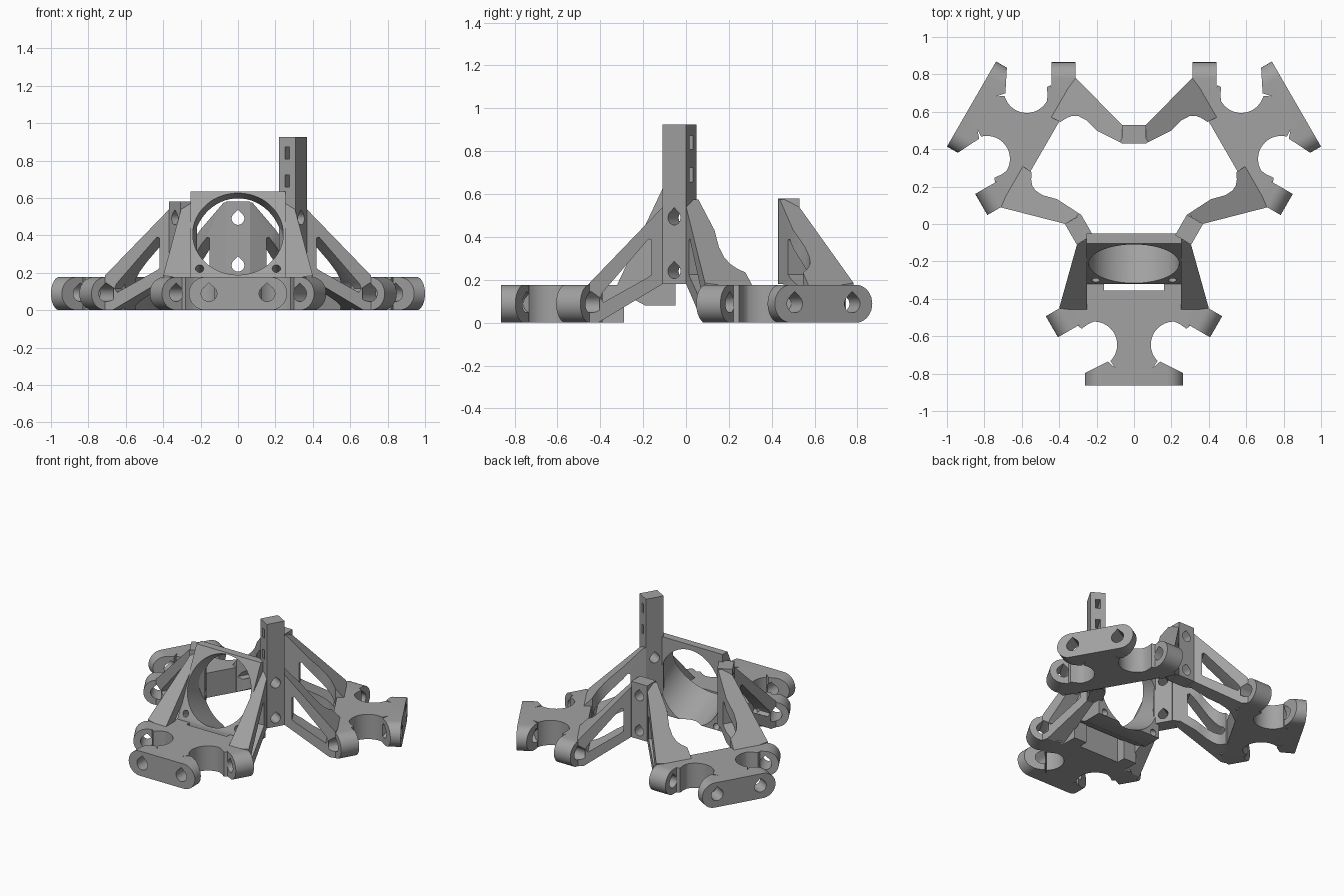
import bpy, bmesh
from math import cos, sin, pi, radians
from mathutils import Matrix, Vector

if "Cube" in bpy.data.objects:
    bpy.data.objects.remove(bpy.data.objects["Cube"])

GREY = (0.36, 0.36, 0.36, 1)
grey = bpy.data.materials.new("plain grey")
grey.use_nodes = True
grey.diffuse_color = GREY
grey.node_tree.nodes["Principled BSDF"].inputs["Base Color"].default_value = GREY

HIGH = 0.177          # height of the corner brackets
MID = HIGH / 2
IDENT = Matrix.Identity(4)
FLIP = Matrix.Diagonal((1, -1, 1, 1))
parts = []


# Local frame: r points outward, t sideways, z up
AXES = {"z": lambda a, b, h: (a, b, h),
        "t": lambda a, b, h: (a, h, b),
        "r": lambda a, b, h: (h, a, b)}


def frame(deg):
    return Matrix.Translation((0, 0.14, 0)) @ Matrix.Rotation(radians(deg), 4, "Z")


def prism(name, pts, lo, hi, axis="z", matrix=IDENT):
    """Extrude a flat outline along one axis."""
    to3d = AXES[axis]
    bm = bmesh.new()
    low = [bm.verts.new(to3d(a, b, lo)) for a, b in pts]
    high = [bm.verts.new(to3d(a, b, hi)) for a, b in pts]
    bm.faces.new(low)
    bm.faces.new(high)
    n = len(pts)
    for i in range(n):
        j = (i + 1) % n
        bm.faces.new((low[i], low[j], high[j], high[i]))
    bm.transform(matrix)
    bmesh.ops.recalc_face_normals(bm, faces=bm.faces)
    mesh = bpy.data.meshes.new(name)
    bm.to_mesh(mesh)
    bm.free()
    obj = bpy.data.objects.new(name, mesh)
    bpy.context.scene.collection.objects.link(obj)
    return obj


def bake(obj):
    """Apply the modifiers of an object."""
    deps = bpy.context.evaluated_depsgraph_get()
    mesh = bpy.data.meshes.new_from_object(obj.evaluated_get(deps))
    obj.modifiers.clear()
    obj.data = mesh


def combine(obj, tool, operation="DIFFERENCE"):
    mod = obj.modifiers.new("cut", "BOOLEAN")
    mod.operation = operation
    mod.solver = "EXACT"
    mod.object = tool
    bake(obj)
    bpy.data.objects.remove(tool)


def place(source, name, matrix):
    """Put a finished copy of a part into the model."""
    mesh = source.data.copy()
    mesh.transform(matrix)
    if matrix.determinant() < 0:
        mesh.flip_normals()
    mesh.materials.clear()
    mesh.materials.append(grey)
    for poly in mesh.polygons:
        poly.material_index = 0
    obj = bpy.data.objects.new(name, mesh)
    bpy.context.scene.collection.objects.link(obj)
    parts.append(obj)


def arc(cx, cy, radius, start, end, steps):
    angles = [radians(start + (end - start) * i / steps) for i in range(steps + 1)]
    return [(cx + radius * cos(a), cy + radius * sin(a)) for a in angles]


def circle(cx, cy, radius, steps=32):
    return arc(cx, cy, radius, 0, 360, steps)[:-1]


def teardrop(cx, cy, radius):
    return arc(cx, cy, radius, 135, 405, 20) + [(cx, cy + radius * 1.38)]


def mirrored(half):
    return half + [(a, -b) for a, b in reversed(half)]


def rect(x0, x1, y0, y1):
    return [(x0, y0), (x1, y0), (x1, y1), (x0, y1)]


# Bracket body: flat plate with a scallop on each side
body = prism("body", mirrored(
    [(0.55, 0.15), (0.56, 0.343), (0.67, 0.278), (0.685, 0.30), (0.70, 0.28),
     (0.675, 0.245), (0.662, 0.215)]
    + arc(0.785, 0.213, 0.123, 183, 315, 18) + [(0.91, 0.10), (0.95, 0.10)]), 0, HIGH)

# Outer clamp bar with rounded ends and two screw holes
bar = prism("bar", mirrored([(0.91, 0.10), (0.875, 0.14), (0.94, 0.27), (1.003, 0.27)]),
            -0.01, HIGH + 0.01)
stadium = arc(0.174, MID, MID, -90, 90, 18) + arc(-0.174, MID, MID, 90, 270, 18)
combine(bar, prism("stadium", stadium, 0.8, 1.003, "r"), "INTERSECT")
for side in (1, -1):
    combine(bar, prism("hole", teardrop(side * 0.155, MID, 0.042), 0.8, 1.1, "r"))

# Side ear with one rounded end and a screw hole
ear_frame = Matrix.Translation((0.645, 0.3625, 0)) @ Matrix.Rotation(radians(-30), 4, "Z")
ear = prism("ear", [(-0.12, 0)] + arc(0, MID, MID, -90, 90, 18) + [(-0.12, HIGH)],
            -0.065, 0.065, "r", ear_frame)


def ear_hole():
    return prism("hole", teardrop(0, MID, 0.042), -0.1, 0.12, "r", ear_frame)


combine(ear, ear_hole())

# Sloping wings: plan outline trimmed by a side profile with a window
SIDE = [(0.19, 0.18), (0.19, 0.575), (0.215, 0.575), (0.60, 0.175),
        (0.60, 0), (0.55, 0), (0.25, 0.18)]
WINDOW = [(0.30, 0.385), (0.30, 0.225), (0.32, 0.21), (0.525, 0.095), (0.54, 0.115),
          (0.53, 0.14), (0.315, 0.39)]


def make_wing(plan):
    wing = prism("wing", plan, -0.05, 0.7)
    combine(wing, prism("profile", SIDE, 0, 0.6, "t"), "INTERSECT")
    combine(wing, prism("window", WINDOW, 0, 0.6, "t"))
    combine(wing, ear_hole())
    return wing


OUTER = [(0.20, 0.22), (0.25, 0.305), (0.59, 0.40)]
curved_wing = make_wing(OUTER + [(0.62, 0.15), (0.543, 0.155), (0.525, 0.19), (0.505, 0.215),
                                 (0.475, 0.23), (0.43, 0.232), (0.39, 0.222), (0.353, 0.212)])
straight_wing = make_wing(OUTER + [(0.61, 0.25), (0.25, 0.25)])

# Three corners
for place_name, deg in (("front", -90), ("right", 30), ("left", 150)):
    base = frame(deg)
    place(body, place_name + "_bracket_body", base)
    place(bar, place_name + "_clamp_bar", base)
    wing = straight_wing if place_name == "front" else curved_wing
    for label, matrix in (("a", base), ("b", base @ FLIP)):
        place(ear, f"{place_name}_ear_{label}", matrix)
        place(wing, f"{place_name}_wing_{label}", matrix)

# Three joining plates, one of them a tall post
for place_name, deg, top in (("back_plate", 90, 0.58), ("tall_post", -30, 0.925),
                             ("side_plate", 210, 0.58)):
    plate = prism("plate", rect(0.29, 0.39, 0.18, top), -0.063, 0.063, "t")
    for z in (0.49, 0.24):
        combine(plate, prism("hole", teardrop(0, z, 0.034), 0.2, 0.5, "r"))
    if place_name == "tall_post":
        for z in (0.69, 0.84):
            slot = rect(0.325, 0.355, z - 0.033, z + 0.033)
            combine(plate, prism("slot", slot, -0.2, 0.2, "t"))
    place(plate, place_name, frame(deg))
    bpy.data.objects.remove(plate)

# Tilted ring mount between the two front wings
TURN = Matrix.Rotation(radians(90), 4, "Z")
mount = prism("mount", [(-0.05, 0.635), (-0.105, 0.635), (-0.32, 0.18), (-0.32, 0.15),
                        (-0.19, 0.08), (-0.05, 0.08)], -0.255, 0.255, "t", TURN)
tilt = Vector((0, 0.904, -0.427)).to_track_quat("Z", "Y").to_matrix().to_4x4()
for spot, radius in (((0, -0.2125, 0.407), 0.242), ((0.205, -0.30, 0.222), 0.022),
                     ((-0.205, -0.30, 0.222), 0.022)):
    combine(mount, prism("bore", circle(0, 0, radius, 64), -0.15, 0.7, "z",
                         Matrix.Translation(spot) @ tilt))
place(mount, "ring_mount", IDENT)

# Feet and rear lip that tie the mount to the front bracket
lip = prism("lip", rect(-0.18, 0.18, -0.42, -0.355), 0, HIGH)
foot = prism("foot", rect(0.16, 0.26, -0.46, -0.29), 0, HIGH)
place(lip, "front_lip", IDENT)
for label, side in (("right", 1), ("left", -1)):
    place(foot, label + "_mount_foot", Matrix.Diagonal((side, 1, 1, 1)))

# Remove the working shapes and smooth the round surfaces
for obj in (body, bar, ear, curved_wing, straight_wing, mount, lip, foot):
    bpy.data.objects.remove(obj)
bpy.ops.object.select_all(action="DESELECT")
for obj in parts:
    obj.select_set(True)
bpy.context.view_layer.objects.active = parts[0]
bpy.ops.object.shade_smooth_by_angle(angle=radians(30))
